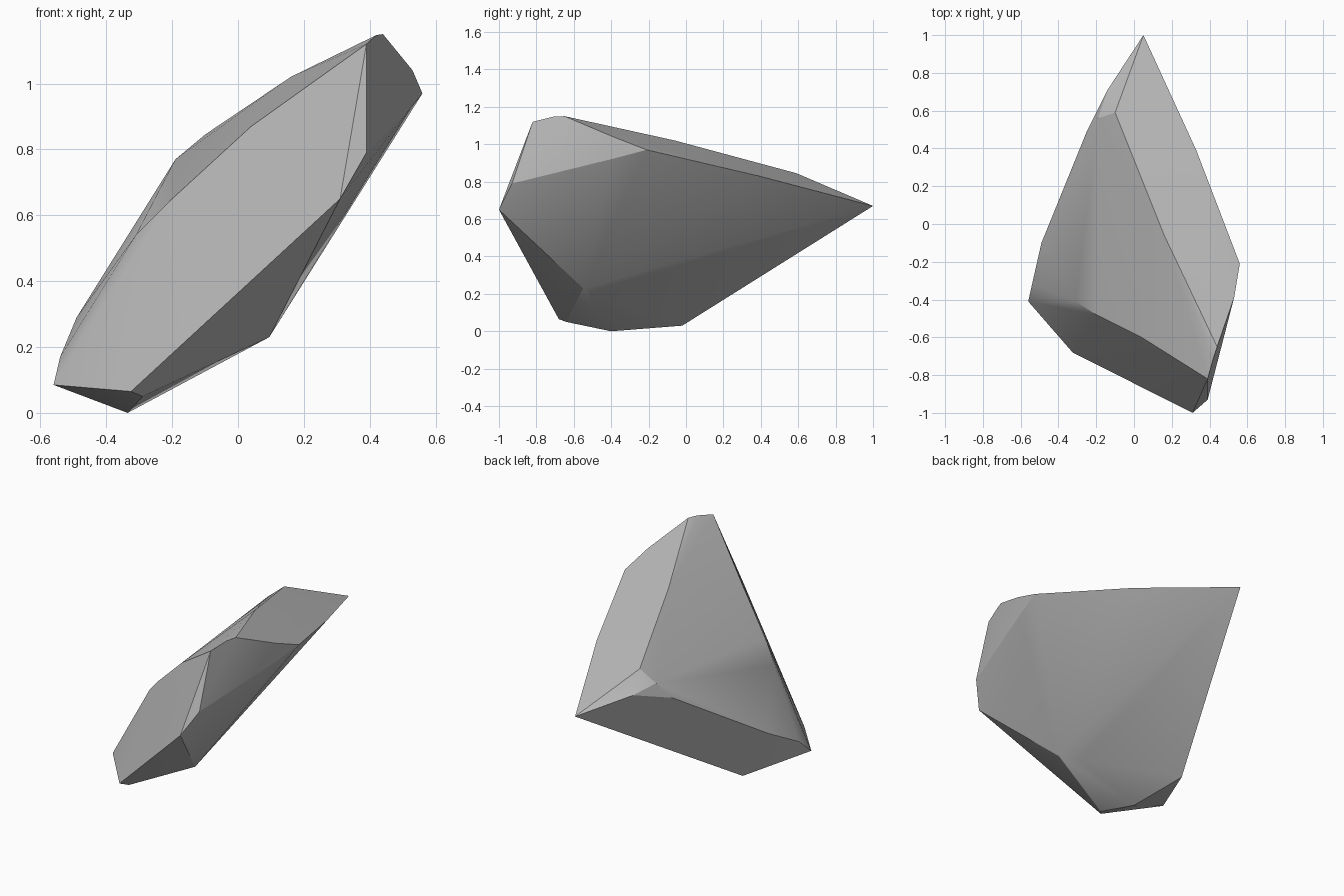
import bpy
import bmesh

if "Cube" in bpy.data.objects:
    bpy.data.objects.remove(bpy.data.objects["Cube"])

# Corner points of the chipped stone, grouped by region
tail = [(0.05, 1.0, 0.67), (-0.10, 0.59, 0.845), (-0.14, 0.71, 0.74),
        (-0.19, 0.56, 0.77), (-0.25, 0.49, 0.67), (0.33, 0.39, 0.83)]
left_edge = [(-0.49, -0.10, 0.29), (-0.54, -0.32, 0.17), (-0.56, -0.41, 0.085)]
front_ridge = [(-0.31, -0.41, 0.54), (-0.20, -0.48, 0.65), (0.04, -0.60, 0.87)]
top_ridge = [(0.16, -0.06, 1.02), (0.44, -0.65, 1.15), (0.42, -0.71, 1.147),
             (0.39, -0.82, 1.12)]
right_end = [(0.53, -0.39, 1.04), (0.56, -0.21, 0.97), (0.52, -0.40, 0.92),
             (0.45, -0.60, 0.84), (0.39, -0.93, 0.79), (0.31, -1.0, 0.65)]
base = [(0.095, -0.55, 0.23), (0.02, -0.45, 0.19), (-0.29, -0.64, 0.05),
        (-0.325, -0.68, 0.065), (-0.335, -0.40, 0.0), (-0.37, -0.02, 0.03)]

# Wrap the corners in one convex, flat-faced stone
bm = bmesh.new()
for p in tail + left_edge + front_ridge + top_ridge + right_end + base:
    bm.verts.new(p)
hull = bmesh.ops.convex_hull(bm, input=bm.verts[:])
loose = {g for g in hull["geom_interior"] + hull["geom_unused"]
         if isinstance(g, bmesh.types.BMVert)}
bmesh.ops.delete(bm, geom=list(loose), context='VERTS')
bmesh.ops.recalc_face_normals(bm, faces=bm.faces[:])

mesh = bpy.data.meshes.new("rock")
bm.to_mesh(mesh)
bm.free()
rock = bpy.data.objects.new("rock", mesh)
bpy.context.collection.objects.link(rock)

# Plain stone colour
stone = bpy.data.materials.new("grey stone")
stone.diffuse_color = (0.5, 0.5, 0.5, 1)
stone.use_nodes = True
stone.node_tree.nodes["Principled BSDF"].inputs["Base Color"].default_value = stone.diffuse_color
mesh.materials.append(stone)

# Blend the shallow chips, keep the main ridges sharp
bpy.context.view_layer.objects.active = rock
rock.select_set(True)
bpy.ops.object.shade_smooth_by_angle(angle=0.35)
